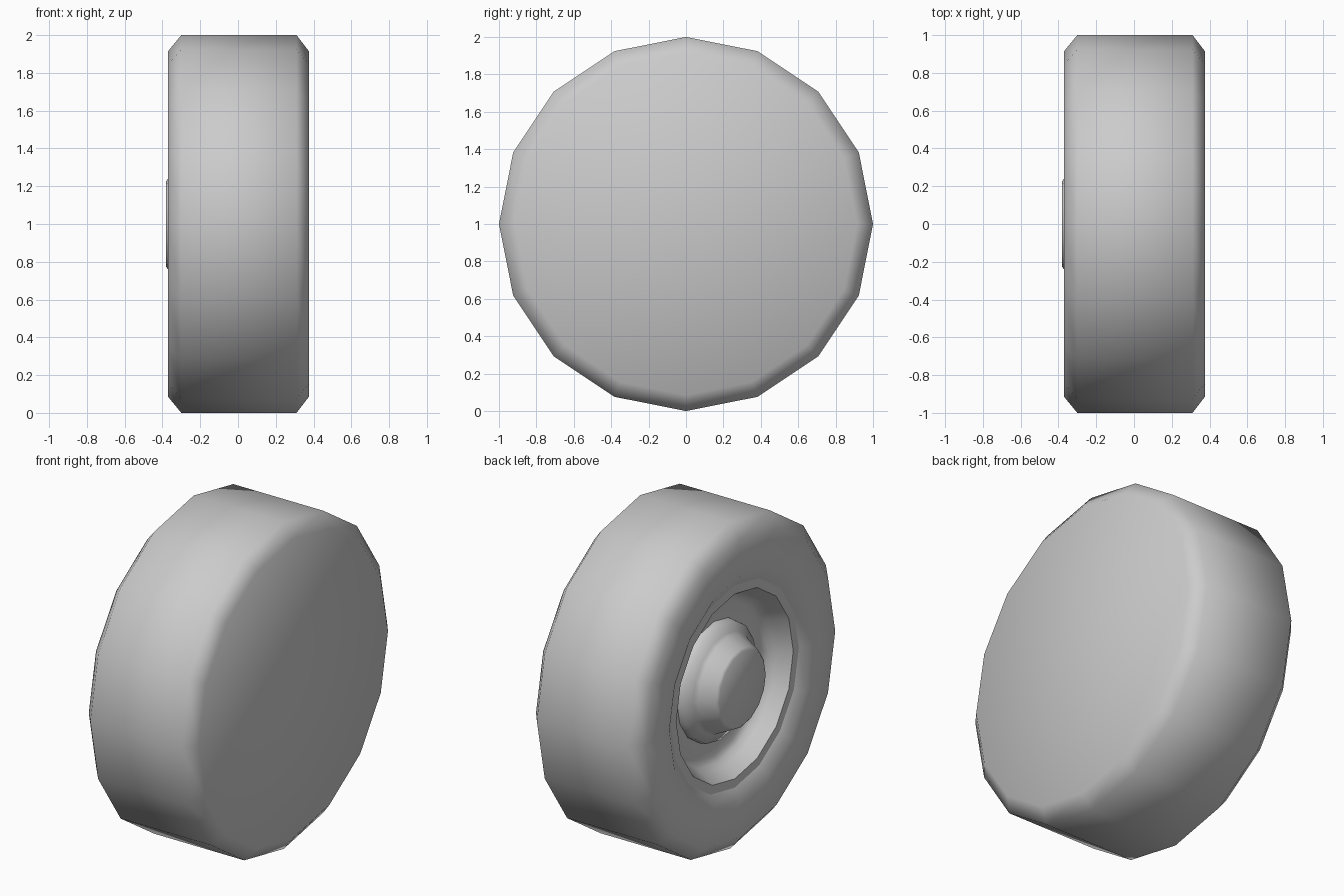
import bpy, bmesh, math
from mathutils import Matrix, Vector

cube = bpy.data.objects.get("Cube")
if cube:
    bpy.data.objects.remove(cube, do_unlink=True)

SIDES = 16

grey = bpy.data.materials.new("plain_grey")
grey.use_nodes = True
colour = (0.6, 0.6, 0.6, 1)
grey.diffuse_color = colour
grey.node_tree.nodes["Principled BSDF"].inputs["Base Color"].default_value = colour


def lathe(name, profile, sharp_angle):
    """Turn (x, radius) points around the axle; ends marked in caps are filled."""
    bm = bmesh.new()
    rings = []
    for x, r in profile:
        ring = []
        for i in range(SIDES):
            a = math.tau * i / SIDES
            ring.append(bm.verts.new((x, r * math.sin(a), 1 + r * math.cos(a))))
        rings.append(ring)
    for a, b in zip(rings, rings[1:]):
        for i in range(SIDES):
            j = (i + 1) % SIDES
            bm.faces.new((a[i], a[j], b[j], b[i]))
    return bm, rings


def finish(name, bm, sharp_angle):
    mesh = bpy.data.meshes.new(name)
    bm.to_mesh(mesh)
    bm.free()
    mesh.materials.append(grey)
    obj = bpy.data.objects.new(name, mesh)
    bpy.context.collection.objects.link(obj)
    bpy.ops.object.select_all(action='DESELECT')
    obj.select_set(True)
    bpy.context.view_layer.objects.active = obj
    bpy.ops.object.shade_smooth_by_angle(angle=math.radians(sharp_angle))


# Tyre: closed flat face on +x, chamfered tread, open hole on -x
tyre_profile = [(0.375, 0.915), (0.31, 1), (-0.30, 1), (-0.37, 0.915),
                (-0.37, 0.69), (-0.33, 0.62)]
bm, rings = lathe("tyre", tyre_profile, 89)
bm.faces.new(rings[0][::-1])
finish("tyre", bm, 89)

# Hub: flange, sloping dish wall, floor, stepped boss and end cap
hub_profile = [(-0.33, 0.62), (-0.33, 0.566), (-0.25, 0.52), (-0.21, 0.50),
               (-0.19, 0.46), (-0.19, 0.36), (-0.23, 0.355), (-0.26, 0.30),
               (-0.28, 0.285), (-0.37, 0.24), (-0.382, 0.225)]
bm, rings = lathe("hub", hub_profile, 55)
bm.faces.new(rings[-1])
finish("hub", bm, 55)
